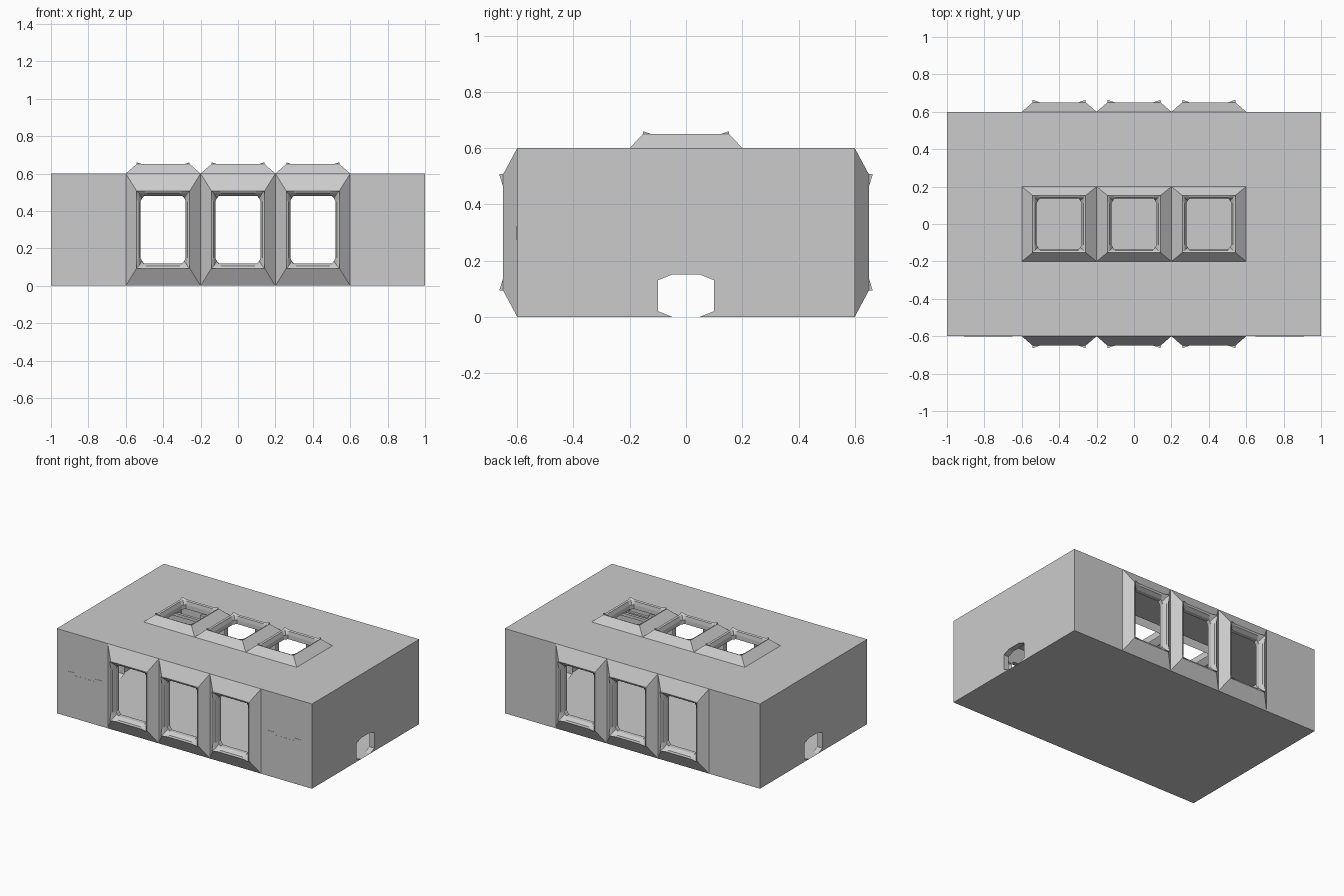
import bpy, bmesh
from math import pi
from mathutils import Matrix, Vector

cube = bpy.data.objects.get("Cube")
if cube:
    bpy.data.objects.remove(cube)

L, W, H = 1.0, 0.6, 0.6      # half length, half depth, height
BAY = 0.4                    # bay spacing


def finish(name, bm):
    mesh = bpy.data.meshes.new(name)
    bm.to_mesh(mesh)
    bm.free()
    obj = bpy.data.objects.new(name, mesh)
    bpy.context.collection.objects.link(obj)
    return obj


def face(bm, points):
    return bm.faces.new([bm.verts.new(p) for p in points])


def corner_ring(hw, hh, au, av, depth, tip, chamfer=False):
    """Rectangle loop with three points at each corner, counter-clockwise."""
    ring = []
    for i, (su, sv) in enumerate(((1, 1), (-1, 1), (-1, -1), (1, -1))):
        side = Vector((su * hw, sv * (hh - av), depth))
        end = Vector((su * (hw - au), sv * hh, depth))
        mid = (side + end) / 2 if chamfer else Vector((su * hw, sv * hh, tip))
        ring += [side, mid, end] if i % 2 == 0 else [end, mid, side]
    return ring


def window_bay(name, half_h, rim_h, open_h, au, av, tip, matrix):
    """Tapered surround, rim with raised corners, and inward funnel."""
    half_w, rim_w, open_w = BAY / 2, 0.142, 0.12
    rings = [
        corner_ring(half_w, half_h, au, av, 0, 0),
        corner_ring(rim_w, rim_h, au, av, 0.05, 0.05),
        corner_ring(rim_w, rim_h, au, av, 0.05, tip),
        corner_ring(rim_w - 0.012, rim_h - 0.012, au, av, 0.045, 0.045),
        corner_ring(open_w, open_h, 0.015, 0.025, 0.02, 0.02, True),
        corner_ring(open_w, open_h, 0.015, 0.025, -0.01, -0.01, True),
    ]
    bm = bmesh.new()
    loops = [[bm.verts.new(matrix @ p) for p in ring] for ring in rings]
    for a, b in zip(loops, loops[1:]):
        n = len(a)
        for i in range(n):
            j = (i + 1) % n
            bm.faces.new((a[i], a[j], b[j], b[i]))
    bmesh.ops.remove_doubles(bm, verts=bm.verts, dist=1e-5)
    finish(name, bm)


# Main shell: floor, roof with skylight gap, corner panels and ends
door = [(-0.05, 0), (-0.1, 0.02), (-0.1, 0.13), (-0.05, 0.15)]
door += [(-y, z) for y, z in reversed(door)]
bm = bmesh.new()
face(bm, [(-L, -W, 0), (-L, W, 0), (L, W, 0), (L, -W, 0)])

outer = [(-L, -W), (L, -W), (L, W), (-L, W)]
gap = [(-0.6, -0.2), (0.6, -0.2), (0.6, 0.2), (-0.6, 0.2)]
for i in range(4):
    j = (i + 1) % 4
    face(bm, [(*p, H) for p in (outer[i], outer[j], gap[j], gap[i])])

for s in (-1, 1):
    for t in (-1, 1):
        panel = [(s * L, t * W, 0), (s * 0.6, t * W, 0),
                 (s * 0.6, t * W, H), (s * L, t * W, H)]
        face(bm, panel if s * t > 0 else panel[::-1])
    end = [(-W, 0)] + door + [(W, 0), (W, H), (-W, H)]
    pts = [(s * L, y, z) for y, z in end]
    face(bm, pts if s > 0 else pts[::-1])
bmesh.ops.remove_doubles(bm, verts=bm.verts, dist=1e-5)
finish("main_shell", bm)

# Doorway linings
for s, label in ((1, "left"), (-1, "right")):
    bm = bmesh.new()
    for (y0, z0), (y1, z1) in zip(door, door[1:]):
        quad = [(s * L, y0, z0), (s * L, y1, z1),
                (s * 0.96, y1, z1), (s * 0.96, y0, z0)]
        face(bm, quad if s < 0 else quad[::-1])
    bmesh.ops.remove_doubles(bm, verts=bm.verts, dist=1e-5)
    finish(label + "_door_lining", bm)

# Window bays on the front, back and roof
upright = Matrix.Translation((0, -W, H / 2)) @ Matrix.Rotation(pi / 2, 4, 'X')
turn = Matrix.Rotation(pi, 4, 'Z')
for i, label in zip((-1, 0, 1), ("right", "middle", "left")):
    shift = Matrix.Translation((i * BAY, 0, 0))
    for side, m in (("front", upright), ("back", turn @ upright)):
        window_bay(f"{side}_{label}_window", 0.3, 0.207, 0.18,
                   0.04, 0.045, 0.064, shift @ m)
    window_bay(f"roof_{label}_window", 0.2, 0.153, 0.137,
               0.03, 0.03, 0.06, shift @ Matrix.Translation((0, 0, H)))


def add_box(bm, center, size):
    m = Matrix.Translation(center) @ Matrix.Diagonal((*size, 1))
    bmesh.ops.create_cube(bm, size=1, matrix=m)


# Inner wall rails; the front mounting plates show slightly outside
for t, side in ((-1, "front"), (1, "back")):
    for s, label in ((1, "left"), (-1, "right")):
        bm = bmesh.new()
        x = s * 0.78
        y = t * (0.592 if t < 0 else 0.588)
        for k in (-1, 1):
            add_box(bm, (x + k * 0.105, y, 0.298), (0.05, 0.02, 0.05))
            add_box(bm, (x + k * 0.105, t * 0.565, 0.298), (0.02, 0.04, 0.02))
        add_box(bm, (x, t * 0.55, 0.298), (0.25, 0.02, 0.02))
        if t < 0:
            add_box(bm, (x, y, 0.298), (0.16, 0.018, 0.012))
        finish(f"{side}_{label}_rail", bm)
